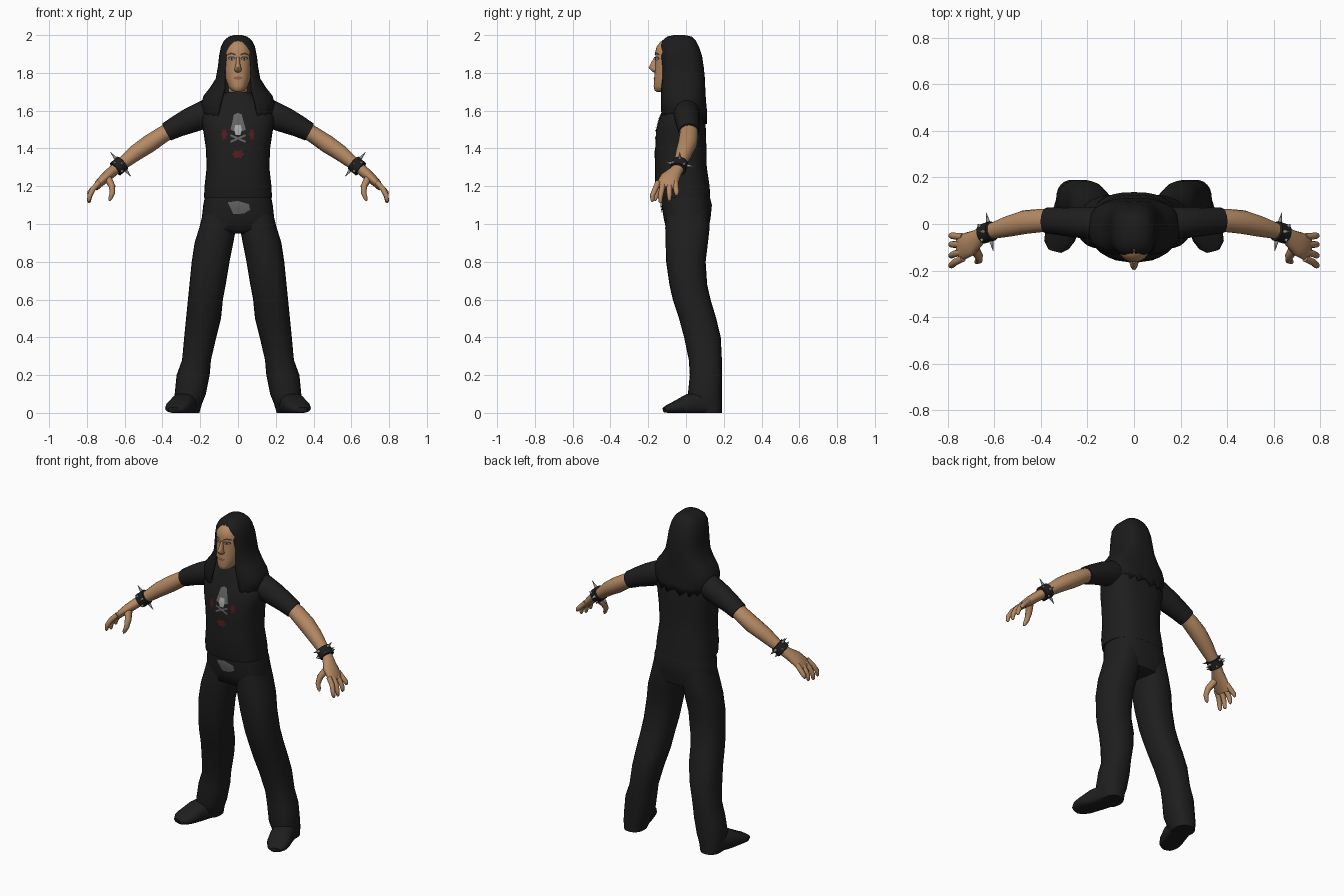
import bpy
import bmesh
from math import sin, cos, pi, asin, radians
from mathutils import Vector
from mathutils.bvhtree import BVHTree

if "Cube" in bpy.data.objects:
    bpy.data.objects.remove(bpy.data.objects["Cube"], do_unlink=True)


def material(name, r, g, b):
    m = bpy.data.materials.new(name)
    m.use_nodes = True
    m.diffuse_color = (r, g, b, 1)
    shader = m.node_tree.nodes["Principled BSDF"]
    shader.inputs["Base Color"].default_value = (r, g, b, 1)
    shader.inputs["Roughness"].default_value = 0.8
    return m


BLACK = material("black cloth", .013, .013, .013)
HAIR = material("black hair", .011, .011, .011)
SKIN = material("tan skin", .46, .25, .125)
LIPS = material("lip brown", .27, .12, .07)
BROW = material("brow brown", .07, .035, .02)
EYE = material("eye grey blue", .22, .25, .32)
GREY = material("print grey", .13, .13, .13)
PALE = material("print pale grey", .42, .42, .42)
RED = material("print dark red", .1, .012, .014)
METAL = material("metal", .3, .3, .3)


def finish(name, bm, mat, mirror=False):
    """Turn a bmesh into a smooth shaded object, mirrored over x if asked."""
    mesh = bpy.data.meshes.new(name)
    bm.to_mesh(mesh)
    bm.free()
    mesh.materials.append(mat)
    mesh.shade_smooth()
    mesh.set_sharp_from_angle(angle=radians(50))
    ob = bpy.data.objects.new(name, mesh)
    bpy.context.scene.collection.objects.link(ob)
    if mirror:
        ob.modifiers.new("Mirror", "MIRROR").use_axis[0] = True
    return ob


def power(value, p):
    return (1 if value > 0 else -1) * abs(value) ** (2 / p)


def skin_rings(bm, rings, closed=True):
    loops = [[bm.verts.new(co) for co in ring] for ring in rings]
    count = len(loops[0])
    for low, high in zip(loops, loops[1:]):
        for i in range(count if closed else count - 1):
            j = (i + 1) % count
            bm.faces.new((low[i], low[j], high[j], high[i]))
    if closed:
        bm.faces.new(loops[0][::-1])
        bm.faces.new(loops[-1])
    bmesh.ops.recalc_face_normals(bm, faces=bm.faces[:])


def column(name, rows, mat, p=2.3, n=24, mirror=False):
    """Upright loft; each row is height, x range, y range."""
    rings = []
    for z, x0, x1, y0, y1 in rows:
        rings.append([((x0 + x1) / 2 + (x1 - x0) / 2 * power(cos(2 * pi * i / n), p),
                       (y0 + y1) / 2 + (y1 - y0) / 2 * power(sin(2 * pi * i / n), p), z)
                      for i in range(n)])
    bm = bmesh.new()
    skin_rings(bm, rings)
    return finish(name, bm, mat, mirror)


def centred(rows):
    return [(z, -w, w, y0, y1) for z, w, y0, y1 in rows]


def limb(name, rows, mat, n=16, p=2, side=(0, 1, 0), floor=None, mirror=True):
    """Loft along a path; each row is a centre, width across and thickness."""
    centres = [Vector(row[:3]) for row in rows]
    rings = []
    for k, (c, row) in enumerate(zip(centres, rows)):
        along = (centres[min(k + 1, len(rows) - 1)] - centres[max(k - 1, 0)]).normalized()
        u = Vector(side)
        u = (u - along * u.dot(along)).normalized()
        v = along.cross(u)
        ring = [c + u * row[3] * power(cos(2 * pi * i / n), p)
                + v * row[4] * power(sin(2 * pi * i / n), p) for i in range(n)]
        if floor is not None:
            for co in ring:
                co.z = max(co.z, floor)
        rings.append(ring)
    bm = bmesh.new()
    skin_rings(bm, rings)
    return finish(name, bm, mat, mirror)


def decal(name, target, outline, mat, mirror=False, lift=.003):
    """Thin plate laid on the front of a target, following its surface."""
    tree = BVHTree.FromPolygons([v.co for v in target.data.vertices],
                                [f.vertices for f in target.data.polygons])
    cx = sum(x for x, z in outline) / len(outline)
    cz = sum(z for x, z in outline) / len(outline)

    def place(x, z):
        hit = tree.ray_cast(Vector((x, -1, z)), Vector((0, 1, 0)))[0]
        return (x, (hit.y if hit else 0) - lift, z)

    bm = bmesh.new()
    loops = [[bm.verts.new(place(cx + (x - cx) * s, cz + (z - cz) * s)) for x, z in outline]
             for s in (.33, .66, 1)]
    for a, b in zip(loops, loops[1:]):
        for i in range(len(a)):
            j = (i + 1) % len(a)
            bm.faces.new((a[i], a[j], b[j], b[i]))
    bm.faces.new(loops[0])
    bmesh.ops.recalc_face_normals(bm, faces=bm.faces[:])
    bm.normal_update()
    if sum(f.normal.y for f in bm.faces) > 0:
        bmesh.ops.reverse_faces(bm, faces=bm.faces[:])
    return finish(name, bm, mat, mirror)


def oval(cx, cz, rx, rz, n=14, rough=0):
    return [(cx + rx * cos(2 * pi * i / n) * (1 - rough * (i % 2)),
             cz + rz * sin(2 * pi * i / n) * (1 - rough * (i % 2))) for i in range(n)]


# Shirt and trousers
shirt = column("shirt", centred([
    (1.14, .18, -.15, .128), (1.2, .177, -.163, .125), (1.3, .166, -.163, .11),
    (1.4, .17, -.163, .108), (1.5, .185, -.158, .105), (1.56, .195, -.142, .102),
    (1.61, .18, -.122, .095), (1.65, .13, -.108, .085), (1.68, .085, -.1, .07),
    (1.7, .062, -.09, .05)]), BLACK, p=2.5, n=32)
hips = column("trouser_hips", centred([
    (.95, .1, -.07, .08), (.97, .19, -.105, .118), (1.03, .192, -.118, .13),
    (1.1, .184, -.13, .137), (1.17, .17, -.13, .12)]), BLACK, p=2.5, n=32)
column("trouser_legs", [
    (0, .205, .325, .05, .19), (.05, .19, .335, .02, .19), (.1, .17, .335, .01, .19),
    (.2, .15, .325, .02, .19), (.28, .143, .296, .015, .19), (.4, .115, .285, -.01, .184),
    (.5, .09, .275, -.037, .16), (.6, .08, .265, -.07, .13), (.68, .065, .257, -.088, .112),
    (.8, .045, .245, -.105, .104), (.9, .025, .23, -.108, .116), (.98, .01, .205, -.11, .125),
    (1.08, .0, .18, -.1, .12)], BLACK, mirror=True)

# Shoes, turned outwards
limb("shoes", [(.26, .15, .03, .06, .05), (.275, .08, .045, .065, .065),
               (.295, .01, .04, .066, .06), (.317, -.05, .03, .068, .035),
               (.333, -.09, .022, .056, .024), (.34, -.115, .016, .03, .014)],
     BLACK, p=2.6, side=(1, 0, 0), floor=0)

# Sleeves, arms and hands
limb("sleeves", [(.08, .0, 1.6, .065, .06), (.17, .004, 1.583, .07, .075),
                 (.25, .008, 1.55, .066, .068), (.32, .012, 1.518, .06, .058),
                 (.378, .015, 1.487, .055, .05)], BLACK)
limb("arms", [(.33, .015, 1.513, .047, .042), (.4, .015, 1.472, .05, .044),
              (.47, .008, 1.425, .051, .047), (.54, -.01, 1.378, .045, .043),
              (.6, -.027, 1.33, .036, .035), (.645, -.04, 1.295, .031, .029),
              (.672, -.06, 1.272, .038, .029), (.705, -.085, 1.243, .053, .027),
              (.738, -.1, 1.212, .055, .022), (.753, -.105, 1.19, .05, .015)], SKIN)
fingers = {"little": (-.055, -.05, 1.15), "ring": (-.088, -.088, 1.122),
           "middle": (-.12, -.135, 1.11), "index": (-.148, -.178, 1.117)}
for name, (base, tip, low) in fingers.items():
    limb(name + "_fingers", [(.735, base, 1.22, .015, .015), (.768, (base + tip) / 2, 1.185, .015, .015),
                             (.785, tip, (low + 1.185) / 2, .0135, .0135),
                             (.789, tip, low + .008, .01, .01), (.789, tip, low, .004, .004)], SKIN, n=10)
limb("thumbs", [(.69, -.1, 1.245, .025, .02), (.667, -.138, 1.2, .021, .018),
                (.665, -.155, 1.165, .016, .015), (.676, -.162, 1.135, .011, .011),
                (.682, -.163, 1.123, .004, .004)], SKIN, n=10)

# Studded wristbands
wrist = Vector((.63, -.036, 1.307))
along = Vector((.045, -.014, -.038)).normalized()
ends = [wrist + along * d for d in (-.028, -.026, .026, .028)]
limb("wristbands", [(*c, r, r) for c, r in zip(ends, (.036, .043, .043, .036))], BLACK, n=18)
across = Vector((0, 1, 0))
across = (across - along * across.dot(along)).normalized()
over = along.cross(across)
for k in range(8):
    out = across * cos(k * pi / 4) + over * sin(k * pi / 4)
    start = wrist + along * (.013 if k % 2 else -.013)
    length = .058 if k % 2 else .085
    limb("wrist_spikes_%d" % (k + 1), [(*(start + out * .038), .01, .01),
                                       (*(start + out * length), .0008, .0008)],
         METAL, n=8, side=along)

# Neck, head and nose
column("neck", centred([(1.64, .052, -.07, .04), (1.78, .05, -.08, .04)]), SKIN)
head = column("head", centred([
    (1.7, .02, -.155, -.09), (1.708, .036, -.167, -.06), (1.73, .052, -.171, -.02),
    (1.77, .066, -.168, .02), (1.81, .073, -.165, .03), (1.86, .077, -.162, .04),
    (1.91, .077, -.163, .04), (1.94, .066, -.155, .03), (1.965, .045, -.135, .01),
    (1.98, .02, -.1, -.03)]), SKIN, p=2.2, n=32)
column("nose", centred([
    (1.803, .01, -.172, -.14), (1.812, .02, -.184, -.14), (1.828, .017, -.198, -.14),
    (1.85, .011, -.186, -.14), (1.885, .009, -.168, -.14)]), SKIN, n=12, p=2)

# Facial features
decal("lips", head, oval(0, 1.773, .026, .008), LIPS)
decal("eye_lids", head, oval(.033, 1.877, .02, .011), BROW, True, .002)
decal("eyes", head, oval(.033, 1.875, .015, .007), EYE, True, .004)
decal("pupils", head, oval(.033, 1.875, .005, .006, 8), HAIR, True, .006)
decal("eyebrows", head, [(.013, 1.892), (.035, 1.9), (.056, 1.893), (.055, 1.9),
                         (.035, 1.908), (.013, 1.9)], BROW, True, .004)

# Long hair: an open shell parted over the face, with ragged ends
hair_rows = [  # height, half width, front, back, half opening
    (2.0, .02, -.065, -.005, 0), (1.992, .05, -.1, .03, 0), (1.97, .075, -.127, .052, .004),
    (1.94, .09, -.14, .068, .03), (1.89, .1, -.142, .085, .06), (1.83, .107, -.14, .094, .07),
    (1.77, .118, -.138, .1, .072), (1.72, .15, -.137, .102, .07), (1.68, .182, -.137, .104, .078),
    (1.64, .195, -.138, .107, .09), (1.59, .188, -.14, .112, .1), (1.53, .16, -.13, .112, .11)]
p, n = 2.7, 40
arcs = []
for z, w, y0, y1, gap in hair_rows:
    start = asin((gap / w) ** (p / 2))
    arc = []
    for i in range(n + 1):
        a = start + (2 * pi - 2 * start) * i / n
        ragged = .035 * (i % 3) / 2 if z == hair_rows[-1][0] else 0
        arc.append((w * power(sin(a), p), (y0 + y1) / 2 - (y1 - y0) / 2 * power(cos(a), p), z + ragged))
    arcs.append(arc)
bm = bmesh.new()
skin_rings(bm, arcs, closed=False)
bm.faces.new([v for v in bm.verts if v.co.z > 1.999])
bmesh.ops.remove_doubles(bm, verts=bm.verts[:], dist=.0005)
bmesh.ops.recalc_face_normals(bm, faces=bm.faces[:])
hair = finish("hair", bm, HAIR)
shell = hair.modifiers.new("Thickness", "SOLIDIFY")
shell.thickness = .012
shell.offset = -1

# Shirt print and belt buckle
decal("print_hood", shirt, [(-.04, 1.5), (-.03, 1.54), (-.022, 1.58), (0, 1.588), (.02, 1.58),
                            (.03, 1.54), (.042, 1.5), (.02, 1.49), (-.02, 1.49)], GREY)
decal("print_skull", shirt, [(-.02, 1.5), (-.014, 1.525), (.014, 1.525), (.02, 1.5),
                             (.012, 1.47), (-.012, 1.47)], PALE, lift=.005)
for s in (-1, 1):
    decal("print_bone", shirt, [(-.042 * s, 1.465), (-.038 * s, 1.475), (.042 * s, 1.44),
                                (.038 * s, 1.43)], GREY, lift=.004)
decal("print_flames_side", shirt, oval(.072, 1.475, .018, .034, 12, .4), RED, True)
decal("print_flames_low", shirt, oval(0, 1.37, .036, .024, 12, .3), RED)
decal("buckle", hips, [(-.055, 1.115), (0, 1.122), (.058, 1.105), (.064, 1.075),
                       (.03, 1.055), (-.025, 1.052), (-.04, 1.085)], GREY, lift=.006)
